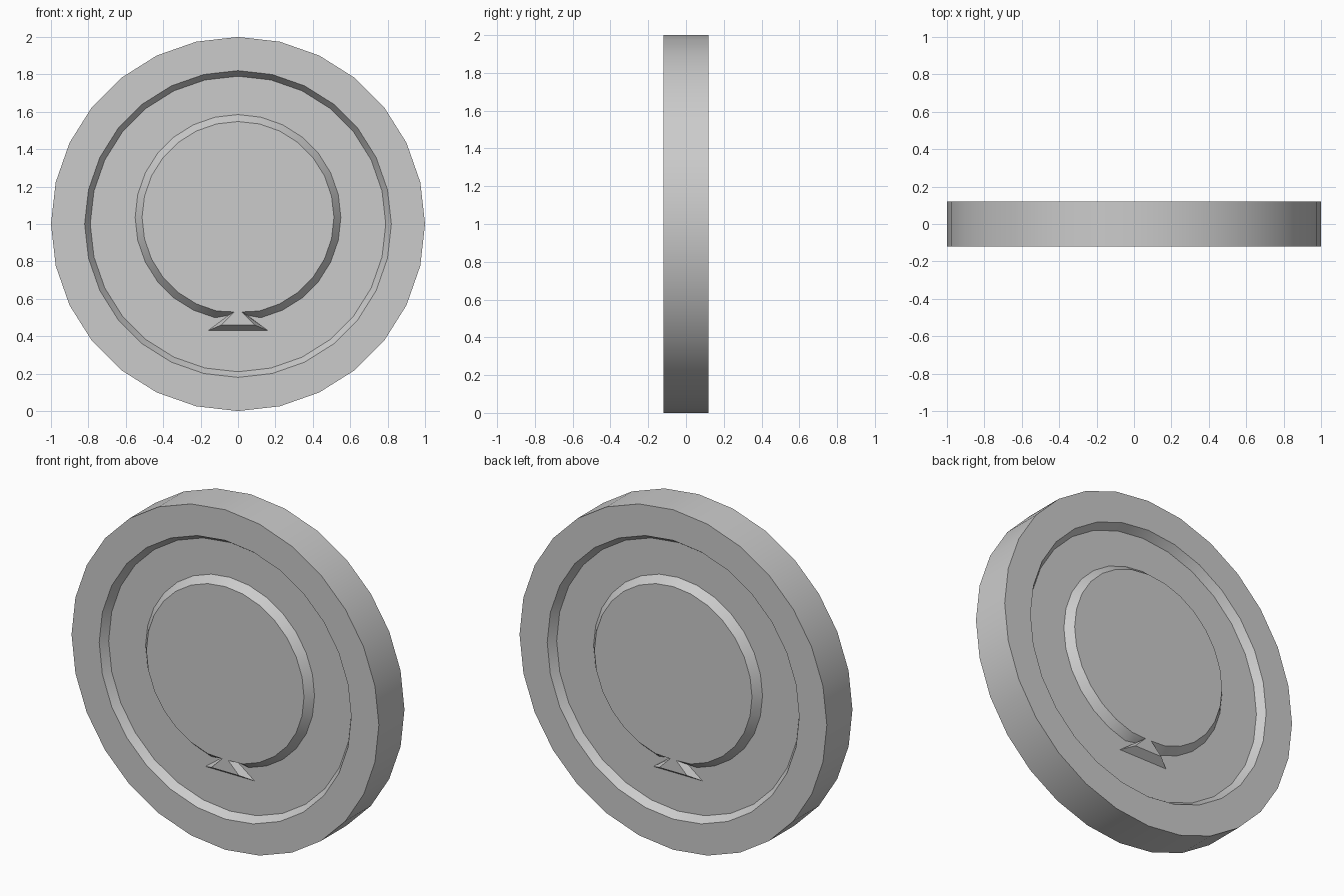
import bpy, bmesh
from math import sin, cos, tau, radians
from mathutils import Vector

cube = bpy.data.objects.get("Cube")
if cube:
    bpy.data.objects.remove(cube, do_unlink=True)

SIDES = 28
FACE_Y = 0.119    # half thickness of the coin
FLOOR_Y = 0.074   # level of the recessed floor

metal = bpy.data.materials.new("grey metal")
metal.use_nodes = True
colour = (0.6, 0.6, 0.6, 1)
metal.diffuse_color = colour
metal.node_tree.nodes["Principled BSDF"].inputs["Base Color"].default_value = colour


def circle(radius, z=1.0):
    """Outline in x and z, starting at the lowest point."""
    return [(radius * sin(tau * i / SIDES), z - radius * cos(tau * i / SIDES))
            for i in range(SIDES)]


def emblem(radius, neck, foot):
    """Disc outline whose lowest point is replaced by a flared foot."""
    left = [(-x, z) for x, z in (neck, foot)]
    return circle(radius, 1.035)[1:] + left + [foot, neck]


def loop(bm, outline, y):
    verts = [bm.verts.new((x, y, z)) for x, z in outline]
    edges = [bm.edges.new((a, b)) for a, b in zip(verts, verts[1:] + verts[:1])]
    return verts, edges


def bridge(bm, a, b):
    va, vb = a[0], b[0]
    for i in range(len(va)):
        j = (i + 1) % len(va)
        bm.faces.new((va[i], va[j], vb[j], vb[i]))


bm = bmesh.new()
rims = []
for side in (-1, 1):
    # Flat rim and sloping recess wall
    rim = loop(bm, circle(1.0), side * FACE_Y)
    lip = loop(bm, circle(0.82), side * FACE_Y)
    floor = loop(bm, circle(0.79), side * FLOOR_Y)
    bridge(bm, rim, lip)
    bridge(bm, lip, floor)
    # Raised emblem with sloping sides
    base = loop(bm, emblem(0.55, (0.05, 0.512), (0.16, 0.43)), side * FLOOR_Y)
    top = loop(bm, emblem(0.513, (0.02, 0.53), (0.09, 0.46)), side * FACE_Y)
    bridge(bm, base, top)
    bm.faces.new(top[0])
    # Recessed floor around the emblem
    bmesh.ops.triangle_fill(bm, edges=floor[1] + base[1], use_beauty=True,
                            normal=Vector((0, side, 0)))
    rims.append(rim)
# Outer edge
bridge(bm, *rims)
bmesh.ops.recalc_face_normals(bm, faces=bm.faces)

mesh = bpy.data.meshes.new("coin")
bm.to_mesh(mesh)
bm.free()
mesh.materials.append(metal)
coin = bpy.data.objects.new("coin", mesh)
bpy.context.collection.objects.link(coin)
bpy.context.view_layer.objects.active = coin
coin.select_set(True)
bpy.ops.object.shade_smooth_by_angle(angle=radians(30))
